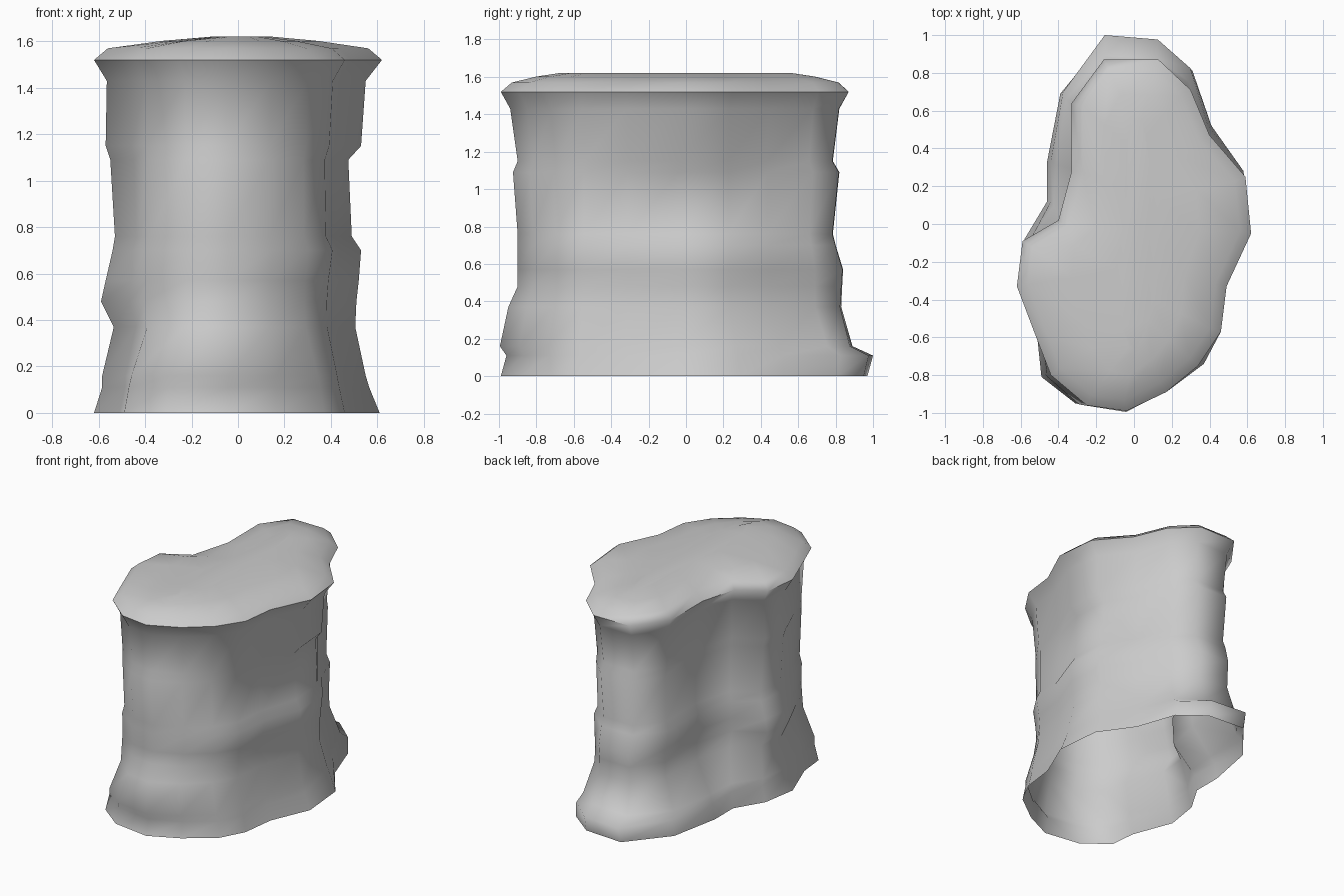
import bpy, bmesh, math
from mathutils import Vector

if "Cube" in bpy.data.objects:
    bpy.data.objects.remove(bpy.data.objects["Cube"])

# Kidney outlines of the top rim and of the flared base (same point order)
TOP = [(-.16, .87), (.13, .87), (.30, .71), (.40, .47), (.59, .25), (.62, -.05),
       (.49, -.33), (.46, -.57), (.34, -.75), (.17, -.89), (-.04, -.99),
       (-.25, -.96), (-.44, -.80), (-.51, -.62), (-.62, -.33), (-.59, -.09),
       (-.40, .02), (-.33, .28), (-.33, .64)]
BASE = [(-.16, .97), (.13, .95), (.31, .81), (.41, .52), (.58, .28), (.61, -.05),
        (.49, -.33), (.46, -.57), (.37, -.74), (.17, -.89), (-.04, -.99),
        (-.31, -.95), (-.49, -.81), (-.51, -.62), (-.62, -.33), (-.58, -.08),
        (-.46, .12), (-.46, .33), (-.39, .69)]

# Wall rings: z, blend base->top, inset, then x min, x max, y min, y max
RINGS = [(0, 0, 0, -.62, .61, -.99, .97),
         (.11, 0, .01, -.585, .565, -.96, 1.0),
         (.16, .2, .015, -.585, .55, -.995, .89),
         (.37, .85, .06, -.535, .505, -.95, .83),
         (.48, .95, .065, -.59, .51, -.90, .835),
         (.57, 1, .06, -.57, .52, -.90, .84),
         (.70, 1, .035, -.54, .53, -.90, .80),
         (.76, 1, .06, -.53, .49, -.90, .785),
         (1.09, 1, .06, -.55, .475, -.925, .82),
         (1.15, 1, .06, -.57, .53, -.90, .785),
         (1.43, 1, .045, -.565, .55, -.94, .82),
         (1.52, 1, 0, -.62, .62, -.99, .87)]


def inset(outline, d):
    """Move each point inward; the outline runs clockwise."""
    out, m = [], len(outline)
    for i in range(m):
        t = Vector(outline[(i + 1) % m]) - Vector(outline[i - 1])
        out.append(Vector(outline[i]) + Vector((t.y, -t.x)).normalized() * d)
    return out


def push(vals, e0, e1):
    """Move only the outermost points so the extents become e0, e1."""
    lo, hi = min(vals), max(vals)
    out = []
    for v in vals:
        w = (v - lo) / (hi - lo)
        out.append(v + (e1 - hi) * w ** 7 + (e0 - lo) * (1 - w) ** 7)
    return out


def wall_ring(z, t, d, x0, x1, y0, y1):
    pts = inset([Vector(b).lerp(Vector(p), t) for b, p in zip(BASE, TOP)], d)
    xs, ys = zip(*pts)
    return [(x, y, z) for x, y in zip(push(xs, x0, x1), push(ys, y0, y1))]


# Wall, open underneath
loops = [wall_ring(*r) for r in RINGS]
# Gently domed top
rim = inset(TOP, .06)
for sx, sy, z in [(1, 1, 1.57), (.6, .85, 1.602), (.2, .7, 1.622)]:
    loops.append([(x * sx + .02 * (1 - sx), (y + .05) * sy - .05, z) for x, y in rim])

bm = bmesh.new()
rows = [[bm.verts.new(p) for p in loop] for loop in loops]
n = len(TOP)
for a, b in zip(rows, rows[1:]):
    for i in range(n):
        j = (i + 1) % n
        bm.faces.new((a[j], a[i], b[i], b[j]))
bm.faces.new(rows[-1][::-1])

mesh = bpy.data.meshes.new("stump")
bm.to_mesh(mesh)
bm.free()
stump = bpy.data.objects.new("stump", mesh)
bpy.context.collection.objects.link(stump)
bpy.context.view_layer.objects.active = stump
stump.select_set(True)
bpy.ops.object.shade_smooth_by_angle(angle=math.radians(75))
